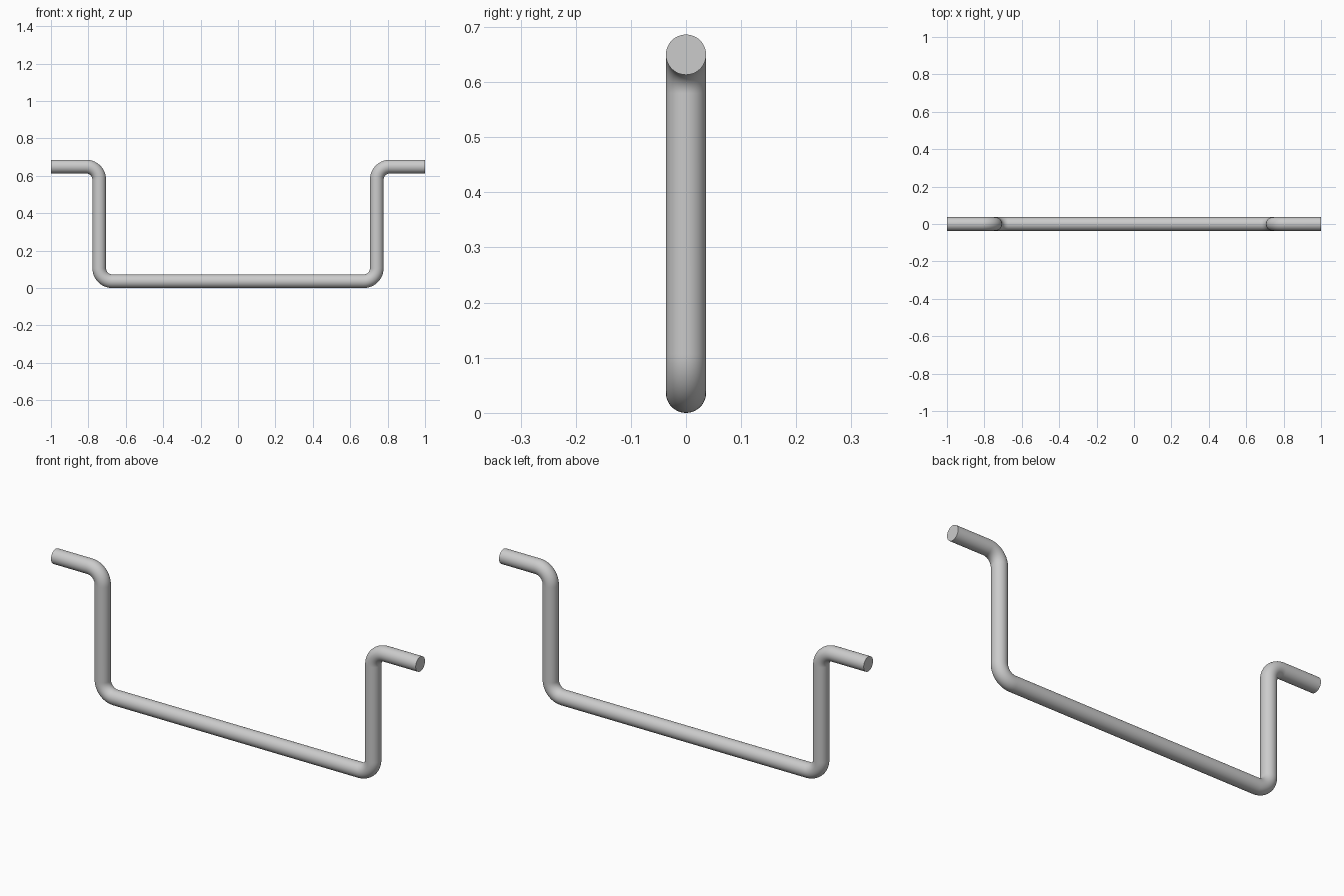
import bpy, bmesh, math
from mathutils import Vector

if "Cube" in bpy.data.objects:
    bpy.data.objects.remove(bpy.data.objects["Cube"])

R = 0.0365      # rod radius
BEND = 0.07     # bend radius on the centre line
SIDES = 48
STEPS = 14
X_LEG, Z_LOW, Z_HIGH = 0.742, 0.0365, 0.6495

steel = bpy.data.materials.new("grey steel")
steel.diffuse_color = (0.6, 0.6, 0.6, 1)
steel.use_nodes = True
steel.node_tree.nodes["Principled BSDF"].inputs["Base Color"].default_value = steel.diffuse_color


def bend(cx, cz, start, end):
    """Centre-line stations (x, z, travel angle) around one bend."""
    out = []
    for i in range(STEPS + 1):
        a = math.radians(start + (end - start) * i / STEPS)
        turn = math.pi / 2 if end > start else -math.pi / 2
        out.append((cx + BEND * math.cos(a), cz + BEND * math.sin(a), a + turn))
    return out


# Centre line: left grip, down the leg, along the bottom, up, right grip
path = [(-1, Z_HIGH, 0)]
path += bend(-X_LEG - BEND, Z_HIGH - BEND, 90, 0)
path += bend(-X_LEG + BEND, Z_LOW + BEND, 180, 270)
path += bend(X_LEG - BEND, Z_LOW + BEND, 270, 360)
path += bend(X_LEG + BEND, Z_HIGH - BEND, 180, 90)
path += [(1, Z_HIGH, 0)]

# Sweep a circle along the centre line
bm = bmesh.new()
rings = []
for x, z, t in path:
    normal = Vector((-math.sin(t), 0, math.cos(t)))
    ring = []
    for k in range(SIDES):
        a = 2 * math.pi * k / SIDES
        offset = normal * math.cos(a) + Vector((0, math.sin(a), 0))
        ring.append(bm.verts.new(Vector((x, 0, z)) + offset * R))
    rings.append(ring)
for r0, r1 in zip(rings, rings[1:]):
    for k in range(SIDES):
        n = (k + 1) % SIDES
        bm.faces.new((r0[k], r0[n], r1[n], r1[k]))

# Flat end caps
bm.faces.new(rings[0])
bm.faces.new(rings[-1])
bmesh.ops.recalc_face_normals(bm, faces=bm.faces)

mesh = bpy.data.meshes.new("bent_rod")
bm.to_mesh(mesh)
bm.free()
mesh.materials.append(steel)
rod = bpy.data.objects.new("bent_rod", mesh)
bpy.context.collection.objects.link(rod)
bpy.context.view_layer.objects.active = rod
rod.select_set(True)
bpy.ops.object.shade_smooth_by_angle(angle=math.radians(35))
